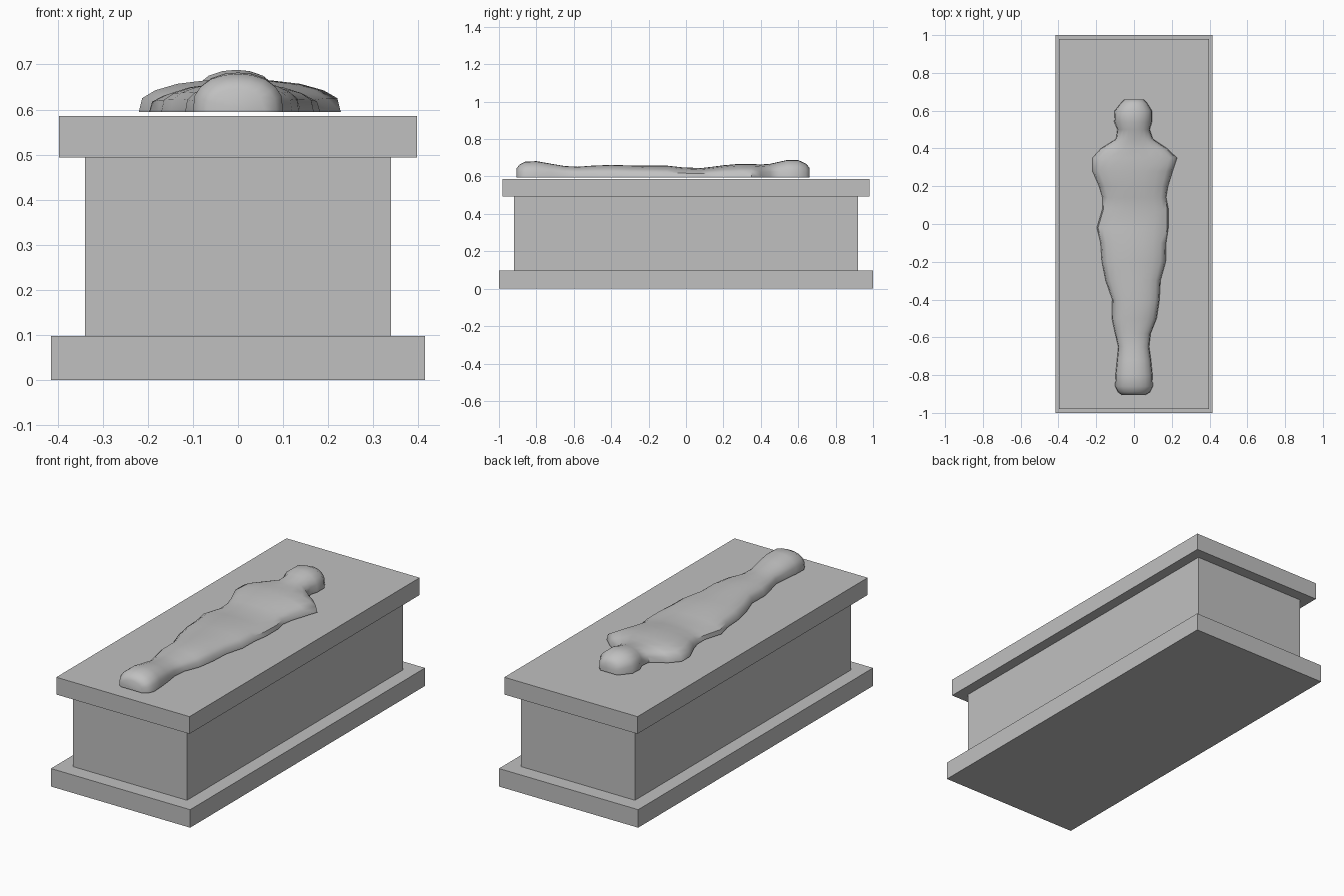
import bpy
import bmesh

if "Cube" in bpy.data.objects:
    bpy.data.objects.remove(bpy.data.objects["Cube"])

stone = bpy.data.materials.new("grey stone")
stone.diffuse_color = (0.53, 0.53, 0.53, 1)
stone.use_nodes = True
stone.node_tree.nodes["Principled BSDF"].inputs["Base Color"].default_value = stone.diffuse_color


def block(name, half_x, half_y, z0, z1):
    bpy.ops.mesh.primitive_cube_add(size=2, location=(0, 0, (z0 + z1) / 2))
    ob = bpy.context.object
    ob.name = name
    ob.scale = (half_x, half_y, (z1 - z0) / 2)
    bpy.ops.object.transform_apply(location=True, rotation=False, scale=True)
    ob.data.materials.append(stone)
    return ob


# Tomb: plinth, chest and overhanging lid
block("plinth", 0.415, 1.0, 0.0, 0.097)
block("tomb_chest", 0.34, 0.92, 0.097, 0.493)
block("lid_slab", 0.397, 0.98, 0.493, 0.586)

# Shrouded figure: lofted stations (y, left x, right x, top z), feet to head
stations = [
    (-0.905, -0.065, 0.06, 0.645), (-0.89, -0.085, 0.085, 0.664),
    (-0.86, -0.10, 0.10, 0.679), (-0.80, -0.098, 0.098, 0.682),
    (-0.72, -0.09, 0.09, 0.668), (-0.65, -0.083, 0.08, 0.656),
    (-0.58, -0.10, 0.088, 0.652), (-0.50, -0.117, 0.12, 0.658),
    (-0.40, -0.115, 0.135, 0.662), (-0.30, -0.15, 0.14, 0.659),
    (-0.20, -0.17, 0.168, 0.658), (-0.10, -0.177, 0.17, 0.658),
    (-0.02, -0.197, 0.182, 0.649), (0.08, -0.167, 0.182, 0.645),
    (0.14, -0.167, 0.17, 0.652), (0.20, -0.185, 0.18, 0.66),
    (0.28, -0.22, 0.205, 0.667), (0.35, -0.22, 0.228, 0.667),
    (0.40, -0.175, 0.175, 0.664), (0.45, -0.095, 0.10, 0.668),
    (0.50, -0.088, 0.083, 0.679), (0.54, -0.105, 0.095, 0.688),
    (0.60, -0.102, 0.095, 0.688), (0.64, -0.07, 0.07, 0.669),
    (0.66, -0.05, 0.05, 0.648),
]
# Half cross-section: (fraction of half width, fraction of height)
half = [(1, 0), (0.965, 0.42), (0.83, 0.66), (0.6, 0.86), (0.3, 0.97)]
section = [(-w, h) for w, h in half] + [(0, 1)] + half[::-1]
floor_z = 0.595

bm = bmesh.new()
rings = []
for y, left, right, top in stations:
    mid, wide = (left + right) / 2, (right - left) / 2
    rings.append([bm.verts.new((mid + w * wide, y, floor_z + h * (top - floor_z)))
                  for w, h in section])
n = len(section)
for a, b in zip(rings, rings[1:]):
    for i in range(n):
        j = (i + 1) % n
        bm.faces.new((a[i], a[j], b[j], b[i]))
bm.faces.new(rings[0])
bm.faces.new(rings[-1])
bmesh.ops.recalc_face_normals(bm, faces=bm.faces)
mesh = bpy.data.meshes.new("shrouded_figure")
bm.to_mesh(mesh)
bm.free()
mesh.materials.append(stone)
figure = bpy.data.objects.new("shrouded_figure", mesh)
bpy.context.collection.objects.link(figure)
bpy.ops.object.select_all(action="DESELECT")
figure.select_set(True)
bpy.context.view_layer.objects.active = figure
bpy.ops.object.shade_smooth_by_angle(angle=0.8)
